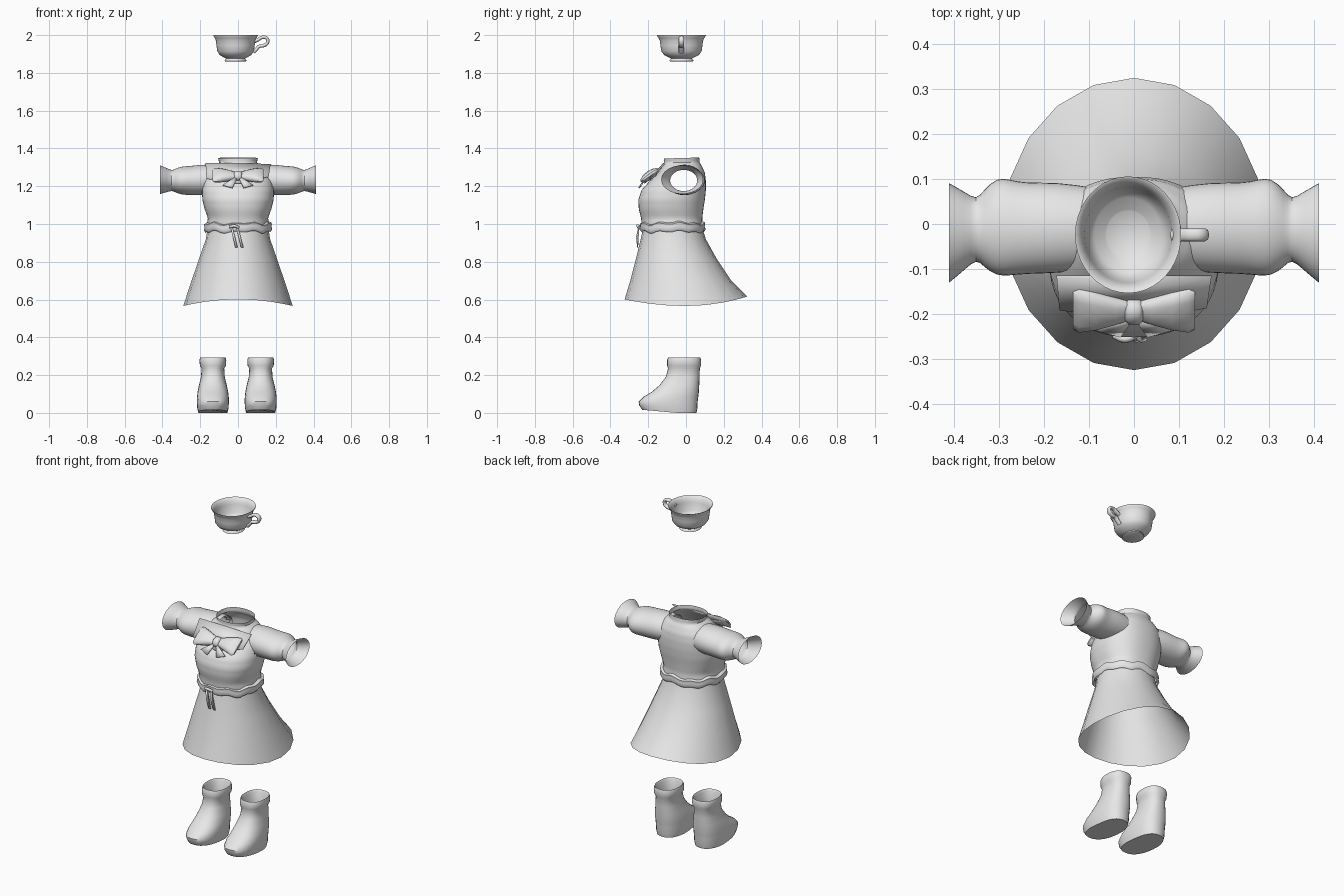
import bpy, bmesh, math
from mathutils import Vector

cube = bpy.data.objects.get("Cube")
if cube:
    bpy.data.objects.remove(cube, do_unlink=True)

grey = bpy.data.materials.new("plain_grey")
grey.use_nodes = True
grey.diffuse_color = (0.8, 0.8, 0.8, 1)
grey.node_tree.nodes["Principled BSDF"].inputs["Base Color"].default_value = (0.8, 0.8, 0.8, 1)


def finish(name, bm, subsurf=0, sharp=40):
    bmesh.ops.recalc_face_normals(bm, faces=bm.faces)
    mesh = bpy.data.meshes.new(name)
    bm.to_mesh(mesh)
    bm.free()
    mesh.materials.append(grey)
    mesh.shade_smooth()
    mesh.set_sharp_from_angle(angle=math.radians(sharp))
    obj = bpy.data.objects.new(name, mesh)
    bpy.context.collection.objects.link(obj)
    if subsurf:
        mod = obj.modifiers.new("Smooth", "SUBSURF")
        mod.levels = mod.render_levels = subsurf
    return obj


def loft(rings, cap_start=False, cap_end=False):
    bm = bmesh.new()
    rows = [[bm.verts.new(p) for p in ring] for ring in rings]
    n = len(rows[0])
    for a, b in zip(rows, rows[1:]):
        for i in range(n):
            j = (i + 1) % n
            bm.faces.new((a[i], a[j], b[j], b[i]))
    if cap_start:
        bm.faces.new(rows[0][::-1])
    if cap_end:
        bm.faces.new(rows[-1])
    return bm


def oval(centre, u, v, n, power=2.0):
    """Rounded outline spanned by the half axes u and v."""
    points = []
    for i in range(n):
        a = 2 * math.pi * i / n
        c, s = math.cos(a), math.sin(a)
        points.append(Vector(centre)
                      + Vector(u) * math.copysign(abs(c) ** (2 / power), c)
                      + Vector(v) * math.copysign(abs(s) ** (2 / power), s))
    return points


def level(z, front, back, half, n, power=2.0, x=0):
    """Horizontal outline given by its front, back and half width."""
    return oval((x, (front + back) / 2, z), (half, 0, 0), (0, (back - front) / 2, 0), n, power)


def plate(name, points, thickness=0.006):
    bm = bmesh.new()
    bm.faces.new([bm.verts.new(p) for p in points])
    obj = finish(name, bm)
    mod = obj.modifiers.new("Thickness", "SOLIDIFY")
    mod.thickness, mod.offset = thickness, 0
    return obj


def cord(name, points, radius):
    curve = bpy.data.curves.new(name, "CURVE")
    curve.dimensions = "3D"
    curve.bevel_depth, curve.bevel_resolution, curve.resolution_u = radius, 2, 6
    curve.use_fill_caps = True
    spline = curve.splines.new("BEZIER")
    spline.bezier_points.add(len(points) - 1)
    for bp, p in zip(spline.bezier_points, points):
        bp.co = p
        bp.handle_left_type = bp.handle_right_type = "AUTO"
    curve.materials.append(grey)
    obj = bpy.data.objects.new(name, curve)
    bpy.context.collection.objects.link(obj)
    return obj


# Teacup: outer wall up, rim, inner wall down
cup_x, cup_y = -0.013, -0.024
cup = [(1.86, .053), (1.863, .058), (1.87, .056), (1.876, .05), (1.882, .062),
       (1.895, .084), (1.915, .097), (1.945, .101), (1.97, .104), (1.985, .11),
       (1.997, .118), (2.0, .118), (1.998, .113), (1.983, .103), (1.965, .097),
       (1.92, .09), (1.9, .075), (1.89, .051), (1.888, .049)]
finish("teacup", loft([oval((cup_x, cup_y, z), (r, 0, 0), (0, r * 1.1, 0), 40)
                       for z, r in cup], True, True), sharp=50)
handle = cord("teacup_handle", [(.085, 0, 1.965), (.105, 0, 1.975), (.13, 0, 1.988),
                                (.154, 0, 1.982), (.156, 0, 1.96), (.135, 0, 1.944),
                                (.112, 0, 1.94), (.098, 0, 1.925), (.082, 0, 1.908)], .009)
handle.scale.y = 1.6
handle.location.y = cup_y

# Skirt: open flared cone with a dipping hem
skirt = [(.985, -.225, .085, .16), (.92, -.24, .105, .17), (.82, -.264, .16, .205),
         (.7, -.295, .24, .246), (.566, -.325, .325, .29)]
rings = [level(z, f, b, h, 20) for z, f, b, h in skirt]
for p in rings[-1]:
    p.z += (.035 if p.y < 0 else .05) * (p.y / .325) ** 2
finish("skirt", loft(rings[::-1]), sharp=60)

# Bodice: bloused body and neck, with openings for the arms
bodice = [(.98, -.228, .085, .163), (1.0, -.235, .088, .163), (1.03, -.238, .086, .16),
          (1.08, -.25, .092, .177), (1.13, -.252, .1, .189), (1.18, -.235, .105, .19),
          (1.23, -.19, .105, .183), (1.27, -.15, .1, .163), (1.305, -.125, .085, .13),
          (1.325, -.116, .073, .1), (1.35, -.116, .07, .105)]
rings = []
for lo, hi in zip(bodice, bodice[1:]):
    for k in range(3):
        rings.append(level(*[a + (b - a) * k / 3 for a, b in zip(lo, hi)], 48, 2.3))
rings.append(level(*bodice[-1], 48, 2.3))
for ring in rings:
    for i, p in enumerate(ring):
        fold = max(0, 1.12 - p.z) * .05
        p.x *= 1 + fold * math.sin(i * 1.3 + p.z * 40)
        p.y += fold * .15 * math.sin(i * 1.05)
for p in rings[-1]:
    p.z += .03 * p.y
bm = loft(rings)
holes = []
for face in bm.faces:
    c = face.calc_center_median()
    if abs(c.x) > .08 and ((c.y + .012) / .09) ** 2 + ((c.z - 1.235) / .067) ** 2 < 1:
        holes.append(face)
bmesh.ops.delete(bm, geom=holes, context="FACES")
finish("bodice", bm, sharp=60)

# Sleeves: puffed, pinched, then flared cuff
sleeve = [(.09, -.01, 1.235, .092, .077), (.17, -.008, 1.235, .103, .083),
          (.24, -.01, 1.23, .102, .079), (.275, -.008, 1.23, .108, .077),
          (.305, -.006, 1.23, .112, .074), (.335, -.01, 1.23, .086, .062),
          (.35, -.012, 1.23, .066, .054), (.375, -.015, 1.232, .087, .064),
          (.412, -.02, 1.235, .113, .077)]
for side, s in (("left", 1), ("right", -1)):
    rings = [oval((s * x, y, z), (0, ry, 0), (0, 0, rz), 20) for x, y, z, ry, rz in sleeve]
    finish(side + "_sleeve", loft(rings), 1, 80)

# Waist frill
rings = []
for z, grow in ((.958, .006), (.97, .016), (.985, .012), (1.0, .014), (1.008, -.003)):
    ring = level(z, -.23 - grow, .087 + grow, .165 + grow, 48, 2.2)
    for i, p in enumerate(ring):
        p.z += .005 * math.sin(i * 1.3) + .004 * math.sin(i * .7)
    rings.append(ring)
finish("waist_frill", loft(rings), sharp=60)

# Waist ties
cord("waist_knot", [(-.045, -.247, .985), (-.02, -.256, .99), (.005, -.247, .98)], .008)
for name, x in (("right_waist_tie", -.035), ("left_waist_tie", -.005)):
    plate(name, [(x - .005, -.25, .985), (x + .005, -.25, .985), (x + .02, -.262, .93),
                 (x + .034, -.256, .875), (x + .02, -.256, .877), (x + .008, -.262, .93)], .005)

# Front collar flap
plate("collar_flap", [(-.172, -.117, 1.322), (.172, -.117, 1.316), (.162, -.185, 1.25),
                      (.09, -.2, 1.232), (0, -.222, 1.215), (-.09, -.2, 1.232),
                      (-.166, -.19, 1.24)])

# Chest bow lying on a slope
down, out = Vector((0, -.8, -.57)), Vector((0, -.57, .8))
wing = [(.005, .022, .012), (.04, .034, .022), (.085, .05, .024), (.122, .06, .018), (.136, .052, .006)]
for side, s in (("left", 1), ("right", -1)):
    rings = [oval((s * x, -.193, 1.255 + .03 * x), down * v, out * t, 12, 2.5) for x, v, t in wing]
    finish(side + "_bow_wing", loft(rings, True, True), sharp=50)
    plate(side + "_bow_tail", [(s * .004, -.215, 1.245), (s * .018, -.215, 1.245),
                               (s * .082, -.236, 1.205), (s * .03, -.25, 1.19)])
rings = [oval((x, -.195, 1.255), down * r * 1.2, out * r, 10) for x, r in
         ((-.02, .018), (-.012, .026), (.012, .026), (.02, .018))]
finish("bow_knot", loft(rings, True, True), sharp=50)

# Ankle boots: sole, rounded toe, ankle, open cuff
boot = [(0, -.232, .055, .078), (.022, -.248, .06, .083), (.06, -.251, .062, .085),
        (.085, -.225, .065, .084), (.11, -.183, .068, .081), (.145, -.142, .07, .074),
        (.19, -.107, .072, .063), (.235, -.095, .073, .06), (.25, -.1, .079, .069),
        (.28, -.1, .08, .071), (.293, -.095, .076, .067), (.282, -.088, .069, .06),
        (.2, -.085, .06, .052)]
for name, x in (("left_boot", .12), ("right_boot", -.133)):
    rings = [level(z, f, b, h, 28, 2.4, x) for z, f, b, h in boot]
    for ring in rings[:2]:
        for p in ring:
            p.z += .018 * max(0, (-p.y - .05) / .2)
    finish(name, loft(rings, True, False), sharp=50)
